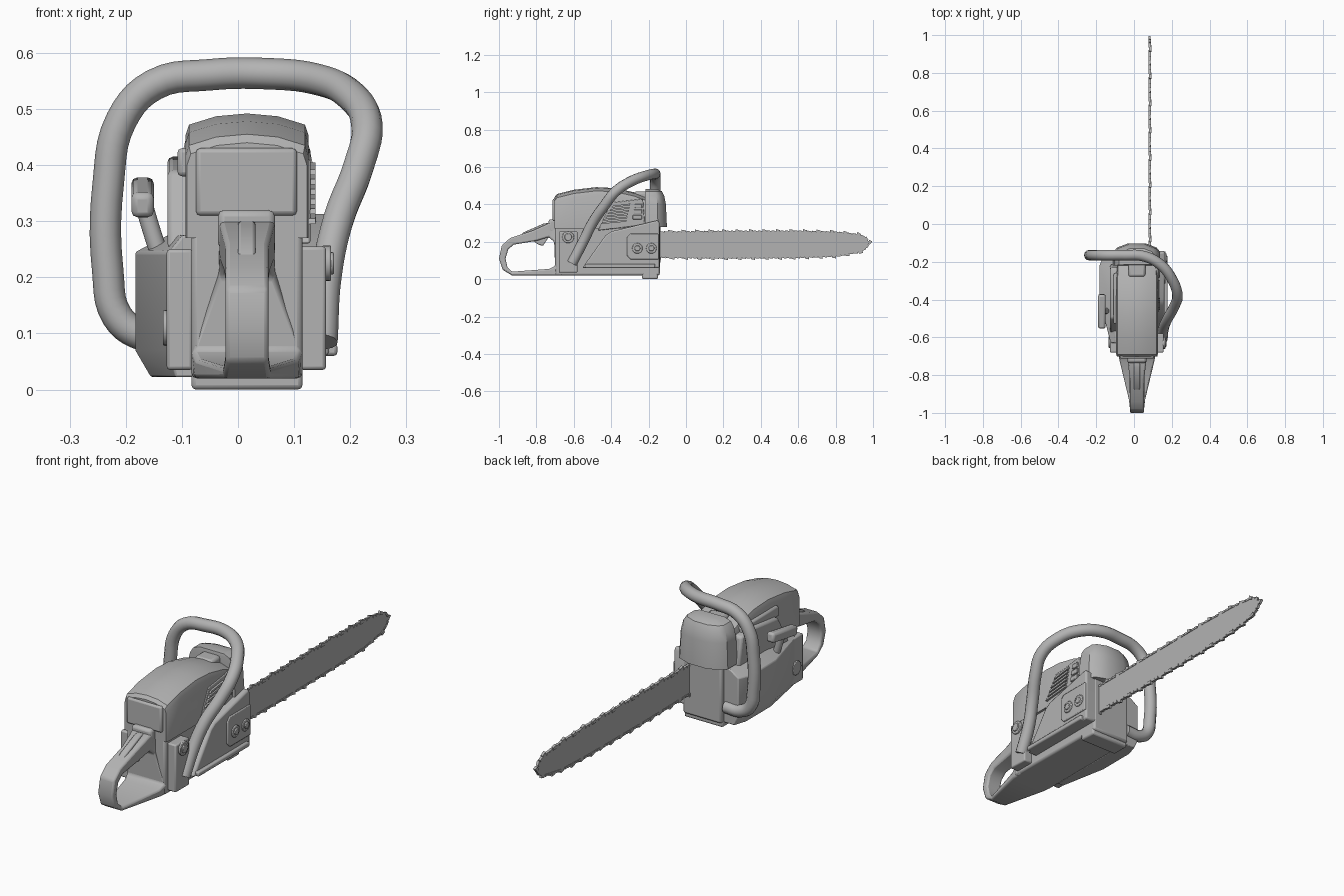
import bpy, bmesh, math
from mathutils import Vector

if "Cube" in bpy.data.objects:
    bpy.data.objects.remove(bpy.data.objects["Cube"])

GREY = bpy.data.materials.new("plain_grey")
GREY.diffuse_color = (0.45, 0.45, 0.45, 1)
GREY.use_nodes = True
GREY.node_tree.nodes["Principled BSDF"].inputs["Base Color"].default_value = GREY.diffuse_color
CX = 0.016  # centre line of the motor body


def finish(name, bm, bevel=0.0, segs=2):
    bmesh.ops.recalc_face_normals(bm, faces=bm.faces)
    me = bpy.data.meshes.new(name)
    bm.to_mesh(me)
    bm.free()
    ob = bpy.data.objects.new(name, me)
    bpy.context.collection.objects.link(ob)
    me.materials.append(GREY)
    if bevel:
        m = ob.modifiers.new("bevel", 'BEVEL')
        m.width, m.segments, m.limit_method = bevel, segs, 'ANGLE'
        m.angle_limit = math.radians(35)
    return ob


def loft(name, rings, bevel=0.0, closed=False):
    bm = bmesh.new()
    rows = [[bm.verts.new(p) for p in r] for r in rings]
    n = len(rows[0])
    pairs = list(zip(rows, rows[1:])) + ([(rows[-1], rows[0])] if closed else [])
    for a, b in pairs:
        for i in range(n):
            bm.faces.new((a[i], a[(i + 1) % n], b[(i + 1) % n], b[i]))
    if not closed:
        bm.faces.new(rows[0])
        bm.faces.new(rows[-1])
    return finish(name, bm, bevel)


def prism_x(name, yz, x0, x1, bevel=0.0):
    return loft(name, [[(x, y, z) for y, z in yz] for x in (x0, x1)], bevel)


def box(name, x0, x1, y0, y1, z0, z1, bevel=0.006):
    return prism_x(name, [(y0, z0), (y1, z0), (y1, z1), (y0, z1)], x0, x1, bevel)


def disc(name, x0, x1, y, z, r, n=20, bevel=0.003):
    pts = [(y + r * math.cos(2 * math.pi * i / n), z + r * math.sin(2 * math.pi * i / n)) for i in range(n)]
    return prism_x(name, pts, x0, x1, bevel)


def tube(name, pts, r):
    cu = bpy.data.curves.new(name, 'CURVE')
    cu.dimensions = '3D'
    cu.bevel_depth, cu.bevel_resolution, cu.use_fill_caps = r, 4, True
    sp = cu.splines.new('BEZIER')
    sp.resolution_u = 5
    sp.bezier_points.add(len(pts) - 1)
    for b, p in zip(sp.bezier_points, pts):
        b.co = p
        b.handle_left_type = b.handle_right_type = 'AUTO'
    tmp = bpy.data.objects.new("tmp", cu)
    bpy.context.collection.objects.link(tmp)
    me = bpy.data.meshes.new_from_object(tmp)
    bpy.data.objects.remove(tmp)
    me.name = name
    ob = bpy.data.objects.new(name, me)
    bpy.context.collection.objects.link(ob)
    me.materials.clear()
    me.materials.append(GREY)
    return ob


# motor body, front foot and base
box("motor_body", -0.083, 0.115, -0.70, -0.14, 0.02, 0.32, 0.01)
box("front_foot", -0.083, 0.115, -0.235, -0.15, 0.0, 0.04, 0.008)
box("left_tank_plate", -0.127, -0.08, -0.68, -0.56, 0.035, 0.25)
box("right_tank_plate", 0.11, 0.157, -0.68, -0.58, 0.035, 0.255)

# top cover: arched sections from rear to front
rings = []
for y, zt, s in ((-0.702, 0.44, 0.97), (-0.69, 0.455, 1), (-0.60, 0.478, 1), (-0.48, 0.492, 1),
                 (-0.38, 0.487, 1), (-0.28, 0.465, 0.99), (-0.20, 0.435, 0.95)):
    half = [(1, 0.27), (1, zt - 0.04), (0.94, zt - 0.02), (0.5, zt - 0.005)]
    sec = half + [(0, zt)] + [(-u, z) for u, z in reversed(half)]
    rings.append([(CX + 0.11 * s * u, y, z) for u, z in sec])
loft("top_cover", rings)
box("rear_cover_panel", -0.075, 0.105, -0.713, -0.69, 0.31, 0.43, 0.008)
box("rear_bracket", -0.036, 0.066, -0.735, -0.68, 0.25, 0.32, 0.012)

# front muffler hood: rounded plan, drawn in towards the top
plan = [(-0.11, -0.22), (-0.11, -0.15), (-0.09, -0.125), (-0.03, -0.102),
        (0.06, -0.102), (0.12, -0.125), (0.14, -0.15), (0.14, -0.22)]
loft("front_hood", [[(CX + (x - CX) * s, -0.21 + (y + 0.21) * s, z) for x, y in plan]
                    for z, s in ((0.28, 1.0), (0.40, 0.95), (0.445, 0.87), (0.47, 0.75), (0.482, 0.5))])
box("hood_latch", -0.03, 0.06, -0.28, -0.20, 0.42, 0.468, 0.012)

# right clutch cover with mounting plate and nuts
prism_x("clutch_cover", [(-0.555, 0.06), (-0.43, 0.235), (-0.40, 0.255), (-0.15, 0.315),
                         (-0.142, 0.30), (-0.142, 0.06)], 0.10, 0.162, 0.008)
box("clutch_cover_ridge", 0.12, 0.177, -0.54, -0.165, 0.06, 0.082, 0.006)
prism_x("bar_mount_plate", [(-0.315, 0.125), (-0.295, 0.105), (-0.145, 0.105), (-0.145, 0.245),
                            (-0.295, 0.245), (-0.315, 0.225)], 0.15, 0.168, 0.004)
for i, y in enumerate((-0.26, -0.185)):
    disc(f"bar_nut_collar_{i}", 0.16, 0.173, y, 0.165, 0.028)
    disc(f"bar_nut_{i}", 0.165, 0.178, y, 0.165, 0.017, 6)
disc("oil_cap", 0.15, 0.166, -0.63, 0.225, 0.032)
disc("oil_cap_centre", 0.16, 0.171, -0.63, 0.225, 0.02)
disc("fuel_cap", -0.134, -0.12, -0.625, 0.11, 0.032)

# cooling vents on the right
prism_x("vent_panel", [(-0.47, 0.26), (-0.40, 0.41), (-0.23, 0.43), (-0.22, 0.29)], 0.10, 0.129, 0.004)
for i in range(6):
    z = 0.295 + i * 0.0175
    y0 = -0.455 + i * 0.0115
    prism_x(f"vent_slat_{i}", [(y0, z), (-0.32 + i * 0.004, z + 0.012), (-0.317 + i * 0.004, z + 0.022),
                               (y0 + 0.007, z + 0.01)], 0.12, 0.138)
for i in range(3):
    z = 0.32 + i * 0.03
    box(f"side_rib_{i}", 0.12, 0.137, -0.285 + i * 0.006, -0.235, z, z + 0.022, 0.003)

# left starter cover, tapering inwards to the rear
sec = [(-0.08, 0.022), (-0.155, 0.022), (-0.183, 0.07), (-0.183, 0.245), (-0.125, 0.275), (-0.08, 0.275)]
loft("starter_cover", [[(-0.08 + (x + 0.08) * s, y, z) for x, z in sec]
                       for y, s in ((-0.63, 0.42), (-0.40, 1), (-0.22, 1), (-0.16, 0.75))], 0.004)
prism_x("left_upper_cover", [(-0.58, 0.25), (-0.50, 0.39), (-0.30, 0.415), (-0.23, 0.40), (-0.21, 0.25)],
        -0.126, -0.07, 0.01)
box("left_top_step", -0.108, -0.07, -0.53, -0.26, 0.38, 0.43, 0.008)

# pull starter grip
prism_x("starter_grip", [(-0.55, 0.305), (-0.37, 0.335), (-0.375, 0.38), (-0.555, 0.35)], -0.19, -0.15, 0.011)
tube("starter_stem", [(-0.14, -0.46, 0.24), (-0.153, -0.46, 0.28), (-0.168, -0.46, 0.33)], 0.016)

# rear handle: outer and inner loop, flared at the foot
outer = [(-1.0, .11), (-.985, .18), (-.94, .22), (-.82, .26), (-.72, .305), (-.66, .30),
         (-.66, .02), (-.72, .02), (-.93, .02), (-.98, .05)]
inner = [(-.965, .11), (-.95, .16), (-.92, .185), (-.80, .205), (-.735, .225), (-.705, .20),
         (-.70, .07), (-.73, .055), (-.93, .04), (-.955, .065)]


def half_width(y, z):
    if z < 0.08:
        return 0.038 + 0.06 * min(1, max(0, (y + 0.95) / 0.25))
    return 0.038 + 0.012 * min(1, max(0, (y + 0.82) / 0.1))


rings = []
for o, i in zip(outer, inner):
    wo, wi = half_width(*o), half_width(*i)
    rings.append([(CX - wo, *o), (CX + wo, *o), (CX + wi, *i), (CX - wi, *i)])
loft("rear_handle", rings, 0.01, closed=True)
prism_x("throttle_lock", [(-.89, .225), (-.87, .25), (-.76, .298), (-.735, .30), (-.735, .26), (-.82, .24)],
        0.0, 0.031, 0.005)
prism_x("throttle_trigger", [(-.83, .215), (-.79, .185), (-.765, .178), (-.73, .23)], 0.003, 0.029, 0.004)

# wrap-around front handle
tube("front_handle", [(-.09, -.165, .095), (-.17, -.165, .097), (-.215, -.165, .13), (-.232, -.165, .21),
                      (-.231, -.165, .37), (-.208, -.165, .48), (-.15, -.165, .543), (-.05, -.165, .561),
                      (.05, -.17, .563), (.14, -.215, .553), (.2, -.29, .525), (.23, -.375, .47),
                      (.214, -.435, .395), (.178, -.50, .30), (.157, -.55, .2), (.15, -.61, .085)], 0.028)

# guide bar and chain
edge = [(-.30, .249), (.2, .254), (.6, .255), (.8, .25), (.92, .238), (.96, .224), (.98, .198),
        (.965, .168), (.93, .146), (.8, .124), (.6, .117), (.2, .114), (-.30, .12)]
BX = 0.084
prism_x("guide_bar", edge, BX - 0.004, BX + 0.004)
bm = bmesh.new()
pitch, dist, k = 0.024, 0.0, 0
for (y0, z0), (y1, z1) in zip(edge, edge[1:]):
    a, d = Vector((y0, z0)), Vector((y1 - y0, z1 - z0))
    length = d.length
    d.normalize()
    nrm = Vector((-d.y, d.x))
    while dist < length:
        p = a + d * dist
        # alternate raised cutters with low links
        cutter = k % 3 == 0
        h, ln = (0.013, 0.022) if cutter else (0.006, 0.021)
        off = (0.002 if k % 2 else -0.002) if cutter else 0
        prof = [(-ln / 2, -0.005), (ln / 2, -0.005), (ln / 2, h * 0.6), (-ln / 2, h)]
        q = [p + d * u + nrm * v for u, v in prof]
        sides = [[bm.verts.new((BX + off + x, c.x, c.y)) for c in q] for x in (-0.006, 0.006)]
        bm.faces.new(sides[0])
        bm.faces.new(sides[1])
        for i in range(4):
            j = (i + 1) % 4
            bm.faces.new((sides[0][i], sides[0][j], sides[1][j], sides[1][i]))
        dist += pitch
        k += 1
    dist -= length
finish("saw_chain", bm)

# smooth shading with crisp edges
bpy.ops.object.select_all(action='SELECT')
bpy.context.view_layer.objects.active = bpy.data.objects["motor_body"]
bpy.ops.object.shade_smooth_by_angle(angle=math.radians(35))
